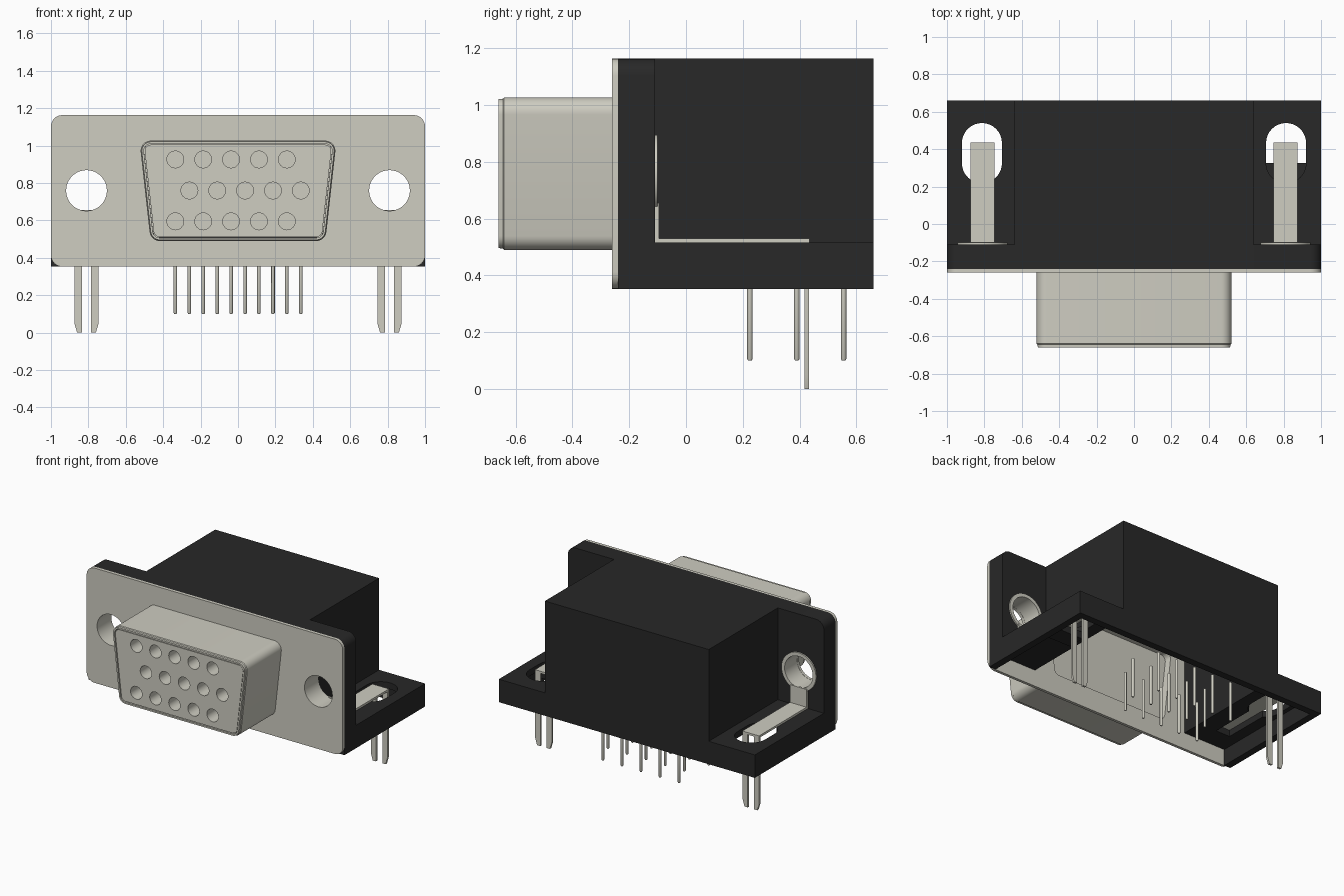
import bpy, bmesh, math
from mathutils import Matrix

if "Cube" in bpy.data.objects:
    bpy.data.objects.remove(bpy.data.objects["Cube"], do_unlink=True)


def material(name, rgb):
    m = bpy.data.materials.new(name)
    m.use_nodes = True
    m.diffuse_color = (*rgb, 1)
    m.node_tree.nodes["Principled BSDF"].inputs["Base Color"].default_value = (*rgb, 1)
    return m


METAL = material("warm grey metal", (0.62, 0.61, 0.535))
BLACK = material("black plastic", (0.021, 0.021, 0.021))


def finish(name, mesh, mat):
    ob = bpy.data.objects.new(name, mesh)
    bpy.context.scene.collection.objects.link(ob)
    mesh.materials.clear()
    mesh.materials.append(mat)
    bpy.ops.object.select_all(action='DESELECT')
    ob.select_set(True)
    bpy.context.view_layer.objects.active = ob
    bpy.ops.object.shade_smooth_by_angle(angle=math.radians(32))
    return ob


def plate(name, loops, lo, hi, mat, flat=False):
    """Extrude an outline with holes: along y from an xz outline, or along z if flat."""
    cu = bpy.data.curves.new(name, 'CURVE')
    cu.dimensions = '2D'
    cu.fill_mode = 'BOTH'
    cu.extrude = (hi - lo) / 2
    for loop in loops:
        sp = cu.splines.new('POLY')
        sp.points.add(len(loop) - 1)
        for p, (a, b) in zip(sp.points, loop):
            p.co = (a, b, 0, 1)
        sp.use_cyclic_u = True
    tmp = bpy.data.objects.new(name + "_outline", cu)
    bpy.context.scene.collection.objects.link(tmp)
    dg = bpy.context.evaluated_depsgraph_get()
    mesh = bpy.data.meshes.new_from_object(tmp.evaluated_get(dg))
    bpy.data.objects.remove(tmp, do_unlink=True)
    mid = (lo + hi) / 2
    if flat:
        mesh.transform(Matrix.Translation((0, 0, mid)))
    else:
        mesh.transform(Matrix.Translation((0, mid, 0)) @ Matrix.Rotation(math.pi / 2, 4, 'X'))
    bm = bmesh.new()
    bm.from_mesh(mesh)
    bmesh.ops.remove_doubles(bm, verts=bm.verts, dist=1e-5)
    bmesh.ops.recalc_face_normals(bm, faces=bm.faces)
    bm.to_mesh(mesh)
    bm.free()
    return finish(name, mesh, mat)


def loft(name, rings, mat, cap=False):
    """Skin a list of 3D rings with equal point counts."""
    bm = bmesh.new()
    rows = [[bm.verts.new(p) for p in r] for r in rings]
    n = len(rows[0])
    for a, b in zip(rows, rows[1:]):
        for i in range(n):
            j = (i + 1) % n
            bm.faces.new((a[i], a[j], b[j], b[i]))
    if cap:
        bm.faces.new(rows[0])
        bm.faces.new(rows[-1])
    bmesh.ops.recalc_face_normals(bm, faces=bm.faces)
    mesh = bpy.data.meshes.new(name)
    bm.to_mesh(mesh)
    bm.free()
    return finish(name, mesh, mat)


def rect(x0, x1, y0, y1):
    return [(x0, y0), (x1, y0), (x1, y1), (x0, y1)]


def box(name, x0, x1, y0, y1, z0, z1, mat):
    return plate(name, [rect(x0, x1, z0, z1)], y0, y1, mat)


def arc(cx, cy, r, a0, a1, n):
    return [(cx + r * math.cos(math.radians(a0 + (a1 - a0) * i / n)),
             cy + r * math.sin(math.radians(a0 + (a1 - a0) * i / n))) for i in range(n + 1)]


def circle(cx, cy, r, n=40):
    return arc(cx, cy, r, 0, 360, n)[:-1]


def d_loop(inset=0.0, r=0.055):
    """Rounded trapezoid of the socket, shrunk by inset."""
    slope = 0.06 / 0.54
    a = math.degrees(math.atan(slope))

    def cx(z):
        return 0.467 + (z - 0.487) * slope - r / math.cos(math.radians(a))
    zt, zb = 1.027 - r, 0.49 + r
    half = arc(cx(zb), zb, r - inset, -90, -a, 8) + arc(cx(zt), zt, r - inset, -a, 90, 8)
    return half + [(-x, z) for x, z in reversed(half)]


def mirror(loop, s):
    return [(s * x, y) for x, y in loop]


SX, SZ = 0.81, 0.76          # screw hole position
FOOT, TOP, BASE = 0.515, 1.163, 0.353

# Metal face plate with screw holes and socket opening
corners = (arc(0.94, TOP - 0.06, 0.06, 0, 90, 8) + arc(-0.94, TOP - 0.06, 0.06, 90, 180, 8)
           + arc(-0.94, BASE + 0.06, 0.06, 180, 270, 8) + arc(0.94, BASE + 0.06, 0.06, 270, 360, 8))
plate("face_plate", [corners, circle(SX, SZ, 0.109), circle(-SX, SZ, 0.109), d_loop(0.016)],
      -0.26, -0.24, METAL)

# Socket shell with a softened front lip
shell = [(-0.25, 0), (-0.64, 0), (-0.645, 0.005), (-0.66, 0.006),
         (-0.66, 0.017), (-0.25, 0.017)]
loft("socket_shell", [[(x, y, z) for x, z in d_loop(i)] for y, i in shell], METAL)

# Contact block with fifteen blind holes
rows = [(0.926, -0.335, 0.225), (0.76, -0.26, 0.39), (0.595, -0.335, 0.555)]
holes = [circle(x0 + 0.149 * i, z, 0.045, 24) for z, x0, _ in rows for i in range(5)]
plate("contact_block_front", [d_loop(0.022)] + holes, -0.656, -0.5, METAL)
plate("contact_block_back", [d_loop(0.0175)], -0.5, -0.29, METAL)

# Solder pins in three rows
for k, (_, x0, y) in enumerate(rows):
    for i in range(5):
        x = x0 + 0.149 * i
        prof = [(0.10, 0.006), (0.106, 0.0095), (0.38, 0.0095)]
        loft(f"solder_pin_{k}_{i}", [[(px, py, z) for px, py in circle(x, y, r, 20)]
                                     for z, r in prof], METAL, cap=True)

# Hollow housing: cover, back wall, lower rim
plate("housing_cover", [[(-0.64, 0.47), (-0.62, 0.47), (-0.62, 1.115), (0.62, 1.115),
                         (0.62, 0.47), (0.64, 0.47), (0.64, TOP), (-0.64, TOP)]],
      -0.24, 0.61, BLACK)
box("housing_back", -0.64, 0.64, 0.61, 0.66, 0.47, TOP, BLACK)
box("rim_back", -1, 1, 0.61, 0.66, BASE, 0.47, BLACK)

for s, side in ((1, "left"), (-1, "right")):
    # Housing wing, foot and rim
    wing = [(0.64, 0.47), (1, 0.47)] + arc(0.94, TOP - 0.06, 0.06, 0, 90, 8) + [(0.64, TOP)]
    plate("wing_" + side, [mirror(wing, s), circle(s * SX, SZ, 0.122)], -0.24, -0.11, BLACK)
    cx = s * 0.813
    slot = arc(cx, 0.433, 0.107, 0, 180, 16)
    if s > 0:
        slot += arc(cx, 0.325, 0.107, 180, 360, 16)
    else:  # keyhole slot with a channel under the strap
        slot += (arc(cx, 0.325, 0.107, 180, 238, 6) + [(cx - 0.055, -0.09), (cx + 0.055, -0.09)]
                 + arc(cx, 0.325, 0.107, 302, 360, 6))
    plate("foot_" + side, [mirror(rect(0.64, 1, -0.11, 0.66), s), slot], 0.47, FOOT, BLACK, flat=True)
    plate("rim_" + side, [mirror(rect(0.95, 1, BASE, 0.47), s)], -0.24, 0.61, BLACK)

    # Screw sleeve with a rear collar
    sleeve = [(-0.255, 0.11), (-0.10, 0.11), (-0.10, 0.135), (-0.112, 0.135),
              (-0.112, 0.122), (-0.255, 0.122)]
    loft("screw_sleeve_" + side, [[(x, y, z) for x, z in circle(s * SX, SZ, r)]
                                  for y, r in sleeve], METAL)

    # Board lock: bent strap and two pointed prongs
    plate("lock_tab_" + side, [rect(s * SX - 0.065, s * SX + 0.065, FOOT, 0.655)],
          -0.11, -0.095, METAL)
    box("lock_strap_" + side, s * SX - 0.065, s * SX + 0.065, -0.095, 0.435, FOOT, 0.53, METAL)
    for t, label in ((1, "outer"), (-1, "inner")):
        prong = [(0.025, 0), (0.05, 0), (0.065, 0.05), (0.065, FOOT), (0.025, FOOT)]
        plate(f"lock_prong_{label}_{side}", [[(s * SX + s * t * x, z) for x, z in prong]],
              0.418, 0.433, METAL)

# Inner ledge below the left slot
box("inner_ledge", 0.70, 0.93, 0.2, 0.325, 0.42, 0.47, BLACK)
